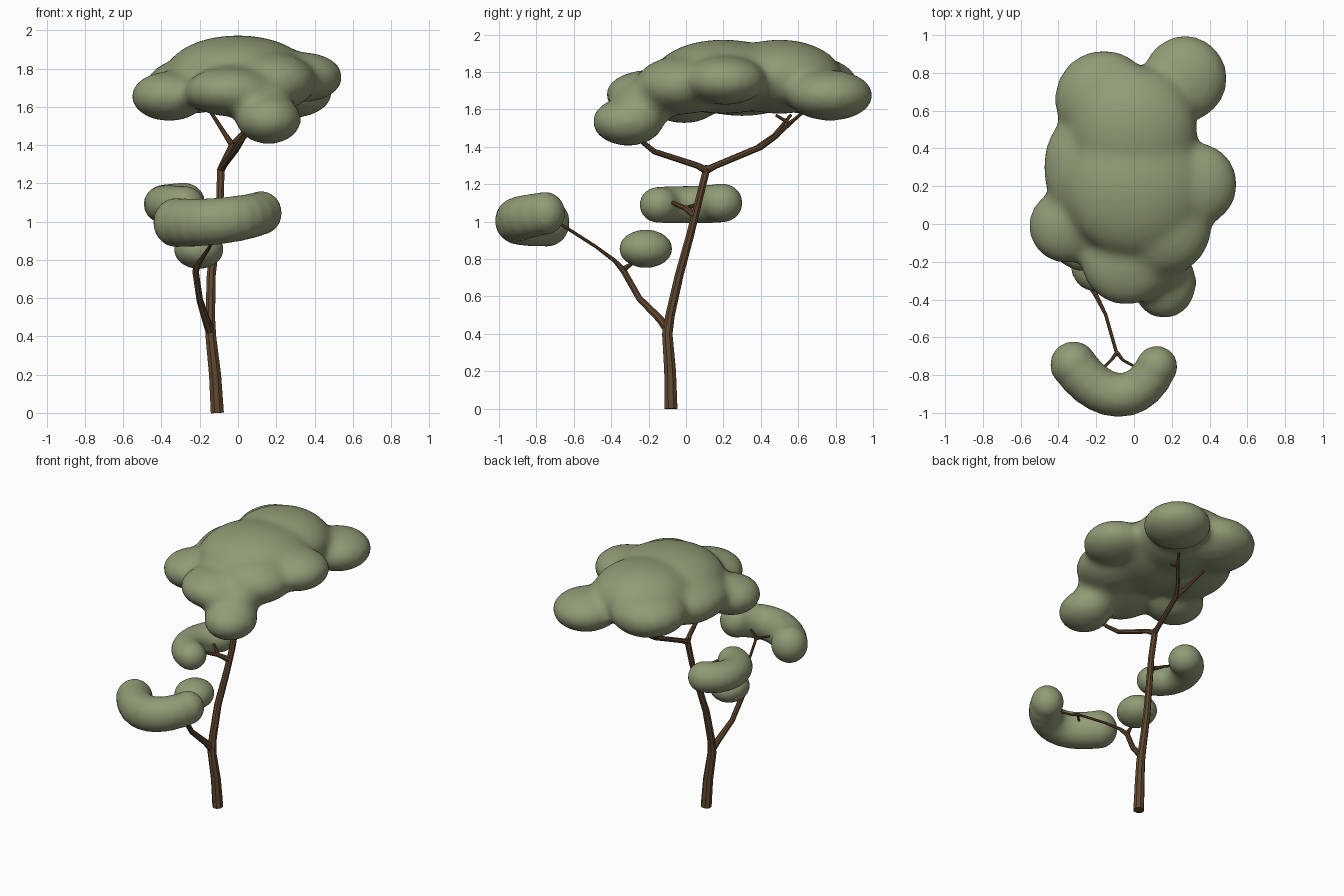
import bpy, bmesh
from mathutils import Matrix, Vector
from mathutils.geometry import interpolate_bezier

cube = bpy.data.objects.get("Cube")
if cube:
    bpy.data.objects.remove(cube)


def material(name, rgb):
    m = bpy.data.materials.new(name)
    m.use_nodes = True
    m.diffuse_color = (*rgb, 1)
    m.node_tree.nodes["Principled BSDF"].inputs["Base Color"].default_value = (*rgb, 1)
    return m


leaf = material("leaf green", (0.28, 0.33, 0.18))
bark = material("bark brown", (0.12, 0.065, 0.03))


def activate(ob):
    bpy.ops.object.select_all(action="DESELECT")
    ob.select_set(True)
    bpy.context.view_layer.objects.active = ob


def foliage(name, lobes, voxel=0.022, smooth=12, swell=1.05):
    """Ellipsoid lobes (centre, radii) fused into one soft clump."""
    bm = bmesh.new()
    for centre, radii in lobes:
        mat = Matrix.Translation(centre) @ Matrix.Diagonal((*(Vector(radii) * swell), 1))
        bmesh.ops.create_icosphere(bm, subdivisions=4, radius=1, matrix=mat)
    mesh = bpy.data.meshes.new(name)
    bm.to_mesh(mesh)
    bm.free()
    ob = bpy.data.objects.new(name, mesh)
    bpy.context.collection.objects.link(ob)
    mesh.materials.append(leaf)
    fuse = ob.modifiers.new("fuse", "REMESH")
    fuse.mode = "VOXEL"
    fuse.voxel_size = voxel
    fuse.use_smooth_shade = True
    soft = ob.modifiers.new("soften", "SMOOTH")
    soft.factor = 0.5
    soft.iterations = smooth
    activate(ob)
    for mod in ("fuse", "soften"):
        bpy.ops.object.modifier_apply(modifier=mod)
    bpy.ops.object.shade_smooth()


def curved_clump(name, ends, handles, r_ends, flat):
    """Kidney shaped clump swept along a bent path."""
    a, b = map(Vector, ends)
    h, k = map(Vector, handles)
    n = 11
    lobes = []
    for i, p in enumerate(interpolate_bezier(a, h, k, b, n)):
        r = r_ends[0] + (r_ends[1] - r_ends[0]) * i / (n - 1)
        lobes.append((p, (r, r, r * flat)))
    foliage(name, lobes, 0.018, 6)


def branch(name, points):
    """Tapered limb through points (x, y, z, radius)."""
    cu = bpy.data.curves.new(name, "CURVE")
    cu.dimensions = "3D"
    cu.bevel_depth = 1
    cu.bevel_resolution = 2
    cu.use_fill_caps = True
    sp = cu.splines.new("POLY")
    sp.points.add(len(points) - 1)
    for p, (x, y, z, r) in zip(sp.points, points):
        p.co = (x, y, z, 1)
        p.radius = r
    ob = bpy.data.objects.new(name, cu)
    bpy.context.collection.objects.link(ob)
    cu.materials.append(bark)
    activate(ob)
    bpy.ops.object.convert(target="MESH")
    bpy.ops.object.shade_smooth_by_angle()


# Trunk and limbs
branch("trunk", [(-.108, -.08, 0, .037), (-.12, -.085, .2, .034), (-.142, -.1, .4, .03),
                 (-.145, -.085, .5, .027), (-.14, -.035, .72, .025), (-.115, .02, .92, .023),
                 (-.095, .065, 1.1, .021), (-.09, .105, 1.26, .021), (-.085, .115, 1.3, .014)])
branch("front_limb", [(-.14, -.09, .41, .026), (-.165, -.14, .48, .022), (-.2, -.25, .59, .018),
                      (-.222, -.335, .74, .018), (-.2, -.38, .79, .012), (-.15, -.48, .865, .009),
                      (-.09, -.69, 1.0, .009)])
branch("front_limb_side_twig", [(-.222, -.335, .745, .016), (-.22, -.29, .775, .009), (-.21, -.22, .83, .007)])
branch("front_left_twig", [(-.09, -.68, .995, .011), (-.06, -.72, 1.0, .008), (.05, -.78, 1.02, .006)])
branch("front_right_twig", [(-.09, -.68, .995, .011), (-.12, -.72, 1.0, .008), (-.2, -.8, 1.01, .006)])
branch("side_limb", [(-.1, .05, 1.03, .022), (-.16, .0, 1.07, .016), (-.21, -.07, 1.1, .011), (-.28, -.14, 1.1, .007)])
branch("side_limb_twig", [(-.16, .0, 1.07, .015), (-.22, .05, 1.09, .009), (-.31, .13, 1.1, .007)])
branch("crown_front_limb", [(-.09, .115, 1.27, .021), (-.07, .06, 1.3, .017), (-.01, -.17, 1.375, .015),
                            (.03, -.25, 1.44, .013), (.1, -.3, 1.52, .009)])
branch("crown_back_limb", [(-.09, .1, 1.27, .021), (-.08, .16, 1.3, .017), (-.03, .4, 1.4, .017),
                           (.02, .48, 1.455, .013), (.09, .56, 1.53, .011), (.13, .62, 1.58, .008)])
branch("crown_back_fork", [(-.03, .39, 1.4, .017), (-.07, .47, 1.46, .012), (-.14, .56, 1.57, .009)])
branch("crown_back_twig", [(.085, .555, 1.525, .011), (.08, .48, 1.57, .007)])

# Main crown
foliage("crown", [
    ((.0, .2, 1.775), (.36, .36, .19)),
    ((.0, .5, 1.775), (.32, .32, .19)),
    ((-.16, .66, 1.73), (.25, .25, .15)),
    ((.27, .77, 1.675), (.215, .22, .13)),
    ((.34, .21, 1.755), (.2, .21, .125)),
    ((-.24, .3, 1.71), (.23, .3, .14)),
    ((-.36, -.01, 1.655), (.19, .19, .125)),
    ((-.04, -.2, 1.68), (.23, .22, .125)),
    ((.16, -.02, 1.73), (.24, .24, .15)),
    ((.16, -.31, 1.535), (.165, .185, .125)),
    ((.12, -.2, 1.64), (.16, .16, .12)),
], smooth=20)

# Lower clumps
foliage("small_clump", [((-.205, -.215, .855), (.125, .137, .098))], 0.018, 6)
curved_clump("front_clump", [(-.32, -.745, .995), (.12, -.755, 1.045)],
             [(-.18, -.945, .99), (.02, -.97, 1.01)], (.118, .105), 1.05)
curved_clump("side_clump", [(-.28, -.145, 1.09), (-.285, .19, 1.1)],
             [(-.42, -.09, 1.09), (-.42, .13, 1.09)], (.1, .108), .93)
